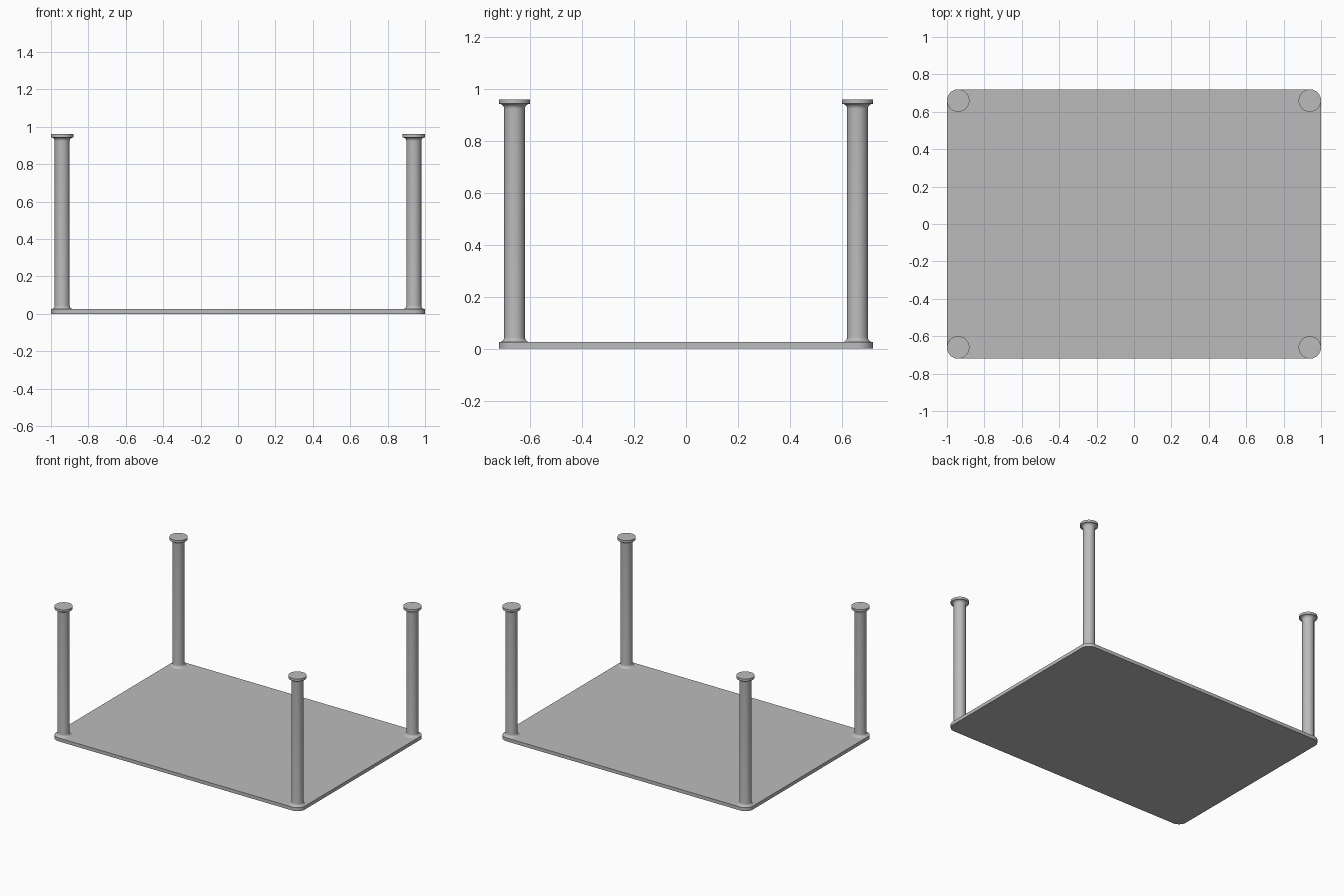
import bpy
import bmesh
from math import cos, sin, pi

cube = bpy.data.objects.get("Cube")
if cube:
    bpy.data.objects.remove(cube, do_unlink=True)

HALF_X, HALF_Y = 1.0, 0.72
CORNER = 0.06          # corner radius, also the flange radius of the posts
POST_R = 0.04
PLATE_TOP, CAP_BOTTOM, TOP = 0.025, 0.943, 0.96
FILLET = CORNER - POST_R
CX, CY = HALF_X - CORNER, HALF_Y - CORNER

grey = bpy.data.materials.new("plain_grey")
grey.use_nodes = True
colour = (0.5, 0.5, 0.5, 1)
grey.diffuse_color = colour
grey.node_tree.nodes["Principled BSDF"].inputs["Base Color"].default_value = colour


def add_object(name, bm):
    bmesh.ops.recalc_face_normals(bm, faces=bm.faces)
    mesh = bpy.data.meshes.new(name)
    bm.to_mesh(mesh)
    bm.free()
    obj = bpy.data.objects.new(name, mesh)
    bpy.context.collection.objects.link(obj)
    mesh.materials.append(grey)
    bpy.ops.object.select_all(action='DESELECT')
    obj.select_set(True)
    bpy.context.view_layer.objects.active = obj
    bpy.ops.object.shade_smooth_by_angle(angle=pi / 6)


# Base plate with rounded corners
bm = bmesh.new()
outline = []
for i, (sx, sy) in enumerate([(1, 1), (-1, 1), (-1, -1), (1, -1)]):
    for k in range(13):
        a = (i + k / 12) * pi / 2
        outline.append(bm.verts.new((sx * CX + CORNER * cos(a),
                                     sy * CY + CORNER * sin(a), 0)))
face = bm.faces.new(outline)
up = bmesh.ops.extrude_face_region(bm, geom=[face])
bmesh.ops.translate(bm, vec=(0, 0, PLATE_TOP),
                    verts=[v for v in up["geom"] if isinstance(v, bmesh.types.BMVert)])
add_object("base_plate", bm)

# Post profile: flared foot, straight shaft, flared neck, flat cap
arc = [k / 8 * pi / 2 for k in range(9)]
foot = [(CORNER - FILLET * sin(a), PLATE_TOP + FILLET * (1 - cos(a))) for a in arc]
neck = [(r, PLATE_TOP + CAP_BOTTOM - z) for r, z in reversed(foot)]
profile = foot + neck + [(CORNER, TOP)]


def add_post(name, x, y, sides=48):
    bm = bmesh.new()
    rings = [[bm.verts.new((x + r * cos(2 * pi * i / sides),
                            y + r * sin(2 * pi * i / sides), z))
              for i in range(sides)] for r, z in profile]
    for low, high in zip(rings, rings[1:]):
        for i in range(sides):
            j = (i + 1) % sides
            bm.faces.new((low[i], low[j], high[j], high[i]))
    bm.faces.new(rings[0])
    bm.faces.new(rings[-1])
    add_object(name, bm)


for y_name, sy in (("front", -1), ("back", 1)):
    for x_name, sx in (("left", 1), ("right", -1)):
        add_post(f"{y_name}_{x_name}_post", sx * CX, sy * CY)
